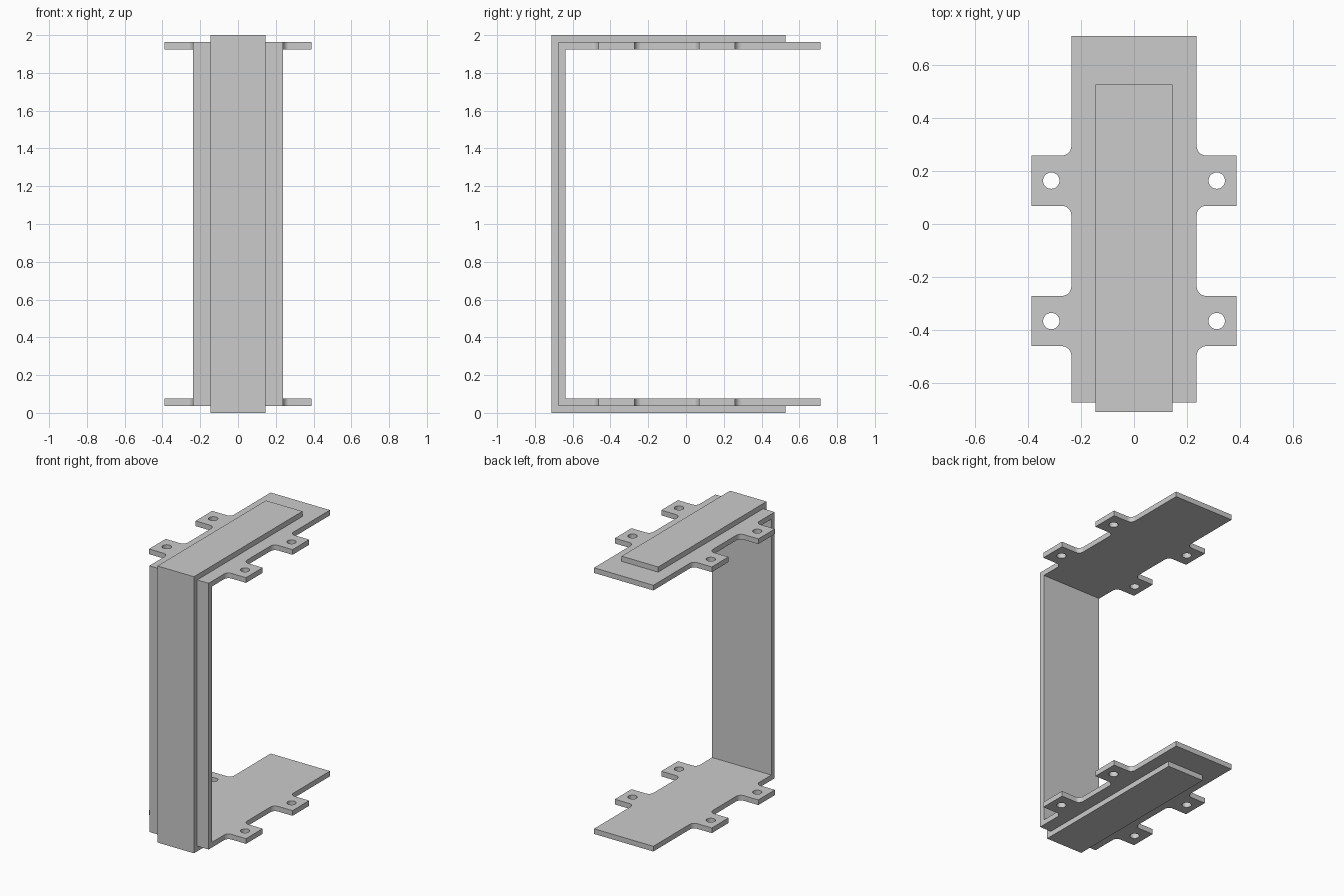
import bpy, bmesh
from math import pi, sin, cos

T = 0.0375            # sheet thickness
H = 2.0               # overall height
FRONT, BACK = -0.712, 0.712
HALF, TAB_X = 0.237, 0.388
FILLET, HOLE_X, HOLE_R = 0.036, 0.313, 0.031
TAB_Y = (-0.367, 0.164)
TAB_HALF = 0.095

cube = bpy.data.objects.get("Cube")
if cube:
    bpy.data.objects.remove(cube, do_unlink=True)

steel = bpy.data.materials.new("plain grey")
steel.use_nodes = True
GREY = (0.6, 0.6, 0.6, 1)
steel.diffuse_color = GREY
steel.node_tree.nodes["Principled BSDF"].inputs["Base Color"].default_value = GREY


def add_object(name, mesh):
    obj = bpy.data.objects.new(name, mesh)
    bpy.context.collection.objects.link(obj)
    mesh.materials.append(steel)
    return obj


def channel(name, half_x, profile):
    """Extrude a closed (y, z) profile across the width."""
    bm = bmesh.new()
    face = bm.faces.new([bm.verts.new((-half_x, y, z)) for y, z in profile])
    ext = bmesh.ops.extrude_face_region(bm, geom=[face])
    moved = [v for v in ext["geom"] if isinstance(v, bmesh.types.BMVert)]
    bmesh.ops.translate(bm, vec=(2 * half_x, 0, 0), verts=moved)
    bmesh.ops.recalc_face_normals(bm, faces=bm.faces)
    mesh = bpy.data.meshes.new(name)
    bm.to_mesh(mesh)
    bm.free()
    return add_object(name, mesh)


def arc(cx, cy, r, start, end, steps):
    return [(cx + r * cos(start + (end - start) * i / steps),
             cy + r * sin(start + (end - start) * i / steps))
            for i in range(steps + 1)]


def flange_outline(y_start):
    """Right edge going backwards, then its mirror returning."""
    edge = [(HALF, y_start)]
    c = HALF + FILLET
    for y in TAB_Y:
        lo, hi = y - TAB_HALF, y + TAB_HALF
        edge += arc(c, lo - FILLET, FILLET, pi, pi / 2, 8)
        edge += [(TAB_X, lo), (TAB_X, hi)]
        edge += arc(c, hi + FILLET, FILLET, -pi / 2, -pi, 8)
    edge.append((HALF, BACK))
    return edge + [(-x, y) for x, y in reversed(edge)]


def flange(name, z_mid, y_start):
    """Flat tabbed plate with four bolt holes."""
    curve = bpy.data.curves.new(name + "_outline", 'CURVE')
    curve.dimensions = '2D'
    curve.fill_mode = 'BOTH'
    curve.extrude = T / 2
    loops = [flange_outline(y_start)]
    for x in (-HOLE_X, HOLE_X):
        for y in TAB_Y:
            loops.append(arc(x, y, HOLE_R, 0, 2 * pi, 32)[:-1])
    for pts in loops:
        spline = curve.splines.new('POLY')
        spline.points.add(len(pts) - 1)
        for p, (x, y) in zip(spline.points, pts):
            p.co = (x, y, 0, 1)
        spline.use_cyclic_u = True
    temp = bpy.data.objects.new(name + "_outline", curve)
    bpy.context.collection.objects.link(temp)
    bpy.context.view_layer.update()
    mesh = bpy.data.meshes.new_from_object(
        temp.evaluated_get(bpy.context.evaluated_depsgraph_get()))
    bpy.data.objects.remove(temp, do_unlink=True)
    mesh.name = name
    mesh.materials.clear()
    # Weld the caps to the rim
    bm = bmesh.new()
    bm.from_mesh(mesh)
    bmesh.ops.remove_doubles(bm, verts=bm.verts, dist=0.0001)
    bmesh.ops.recalc_face_normals(bm, faces=bm.faces)
    for f in bm.faces:
        f.smooth = False
        f.material_index = 0
    bm.to_mesh(mesh)
    bm.free()
    obj = add_object(name, mesh)
    obj.location.z = z_mid
    return obj


# Narrow outer strap, a U lying on the outside of the bracket
STRAP_END = 0.527
channel("outer_strap", 0.146, [
    (STRAP_END, 0), (FRONT, 0), (FRONT, H), (STRAP_END, H),
    (STRAP_END, H - T), (FRONT + T, H - T), (FRONT + T, T), (STRAP_END, T)])

# Wide inner bracket: upright wall with a tabbed flange at each end
wall_out, wall_in = FRONT + T, FRONT + 2 * T
channel("bracket_wall", HALF, [
    (wall_out, T), (wall_out, H - T), (wall_in, H - T), (wall_in, T)])
flange("lower_flange", 1.5 * T, wall_in)
flange("upper_flange", H - 1.5 * T, wall_in)
